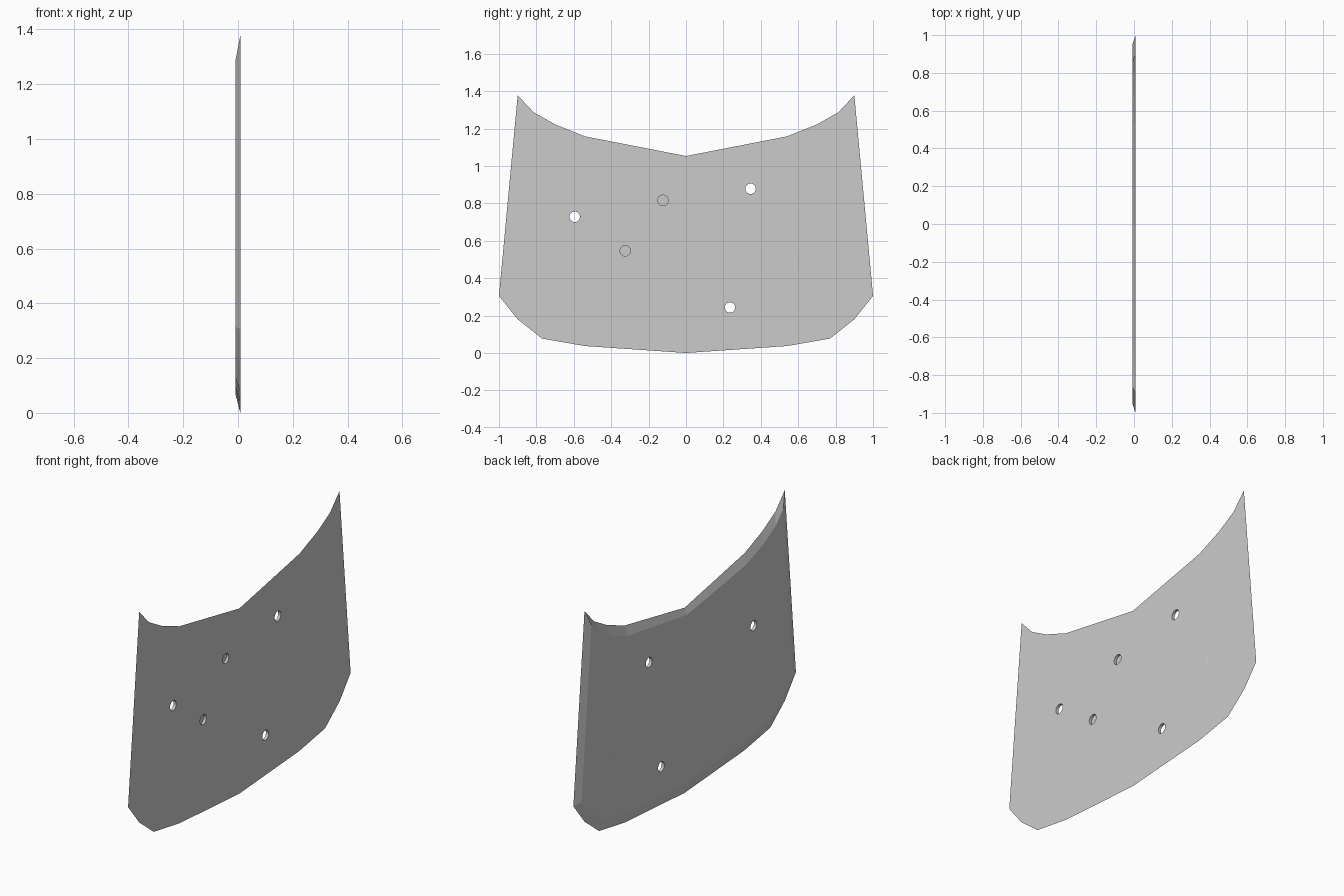
import bpy, bmesh, math

if "Cube" in bpy.data.objects:
    bpy.data.objects.remove(bpy.data.objects["Cube"])

XF, XB = 0.0085, -0.0085  # front and back planes of the thin plate

# Half outlines (y, z) running from bottom centre to top centre
FRONT = [(0, 0), (.54, .037), (.77, .077), (.90, .18), (1, .305),
         (.90, 1.378), (.815, 1.287), (.70, 1.222), (.54, 1.158), (0, 1.053)]
BACK = [(0, .065), (.50, .095), (.73, .13), (.86, .22), (.95, .315),
        (.862, 1.29), (.795, 1.22), (.69, 1.16), (.53, 1.10), (0, 1.018)]


def loop(half):
    """Mirror a half outline across y = 0 into a closed loop."""
    return half + [(-y, z) for y, z in reversed(half[1:-1])]


def prism(name, near, far, x0, x1):
    """Solid between two matching loops lying in planes x0 and x1."""
    bm = bmesh.new()
    a = [bm.verts.new((x0, y, z)) for y, z in near]
    b = [bm.verts.new((x1, y, z)) for y, z in far]
    bm.faces.new(a)
    bm.faces.new(b[::-1])
    n = len(a)
    for i in range(n):
        j = (i + 1) % n
        bm.faces.new((a[j], a[i], b[i], b[j]))
    bmesh.ops.recalc_face_normals(bm, faces=bm.faces)
    me = bpy.data.meshes.new(name)
    bm.to_mesh(me)
    bm.free()
    ob = bpy.data.objects.new(name, me)
    bpy.context.collection.objects.link(ob)
    return ob


def oval(y, z, ry, rz, n=24):
    return [(y + ry * math.cos(2 * math.pi * i / n),
             z + rz * math.sin(2 * math.pi * i / n)) for i in range(n)]


# Plate with a sloped rim on its back side
plate = prism("armour_plate", loop(FRONT), loop(BACK), XF, XB)

# Round holes: three go through, two stop just short of the back
cutters = []
for y, z, through in [(-.595, .728, True), (.345, .878, True), (.235, .243, True),
                      (-.123, .816, False), (-.325, .546, False)]:
    ring = oval(y, z, .028, .028)
    cutters.append(prism("hole_cutter", ring, ring, .03, -.03 if through else -.0065))

# Narrow slanted slit
cutters.append(prism("slit_cutter", oval(.558, .48, .004, .028, 12),
                     oval(.715, .48, .004, .028, 12), .0187, -.0187))

for c in cutters:
    mod = plate.modifiers.new("cut", 'BOOLEAN')
    mod.operation = 'DIFFERENCE'
    mod.solver = 'EXACT'
    mod.object = c
    c.hide_render = True

# Bake the cuts and remove the cutters
bpy.context.view_layer.objects.active = plate
plate.select_set(True)
for mod in list(plate.modifiers):
    bpy.ops.object.modifier_apply(modifier=mod.name)
for c in cutters:
    bpy.data.objects.remove(c, do_unlink=True)
